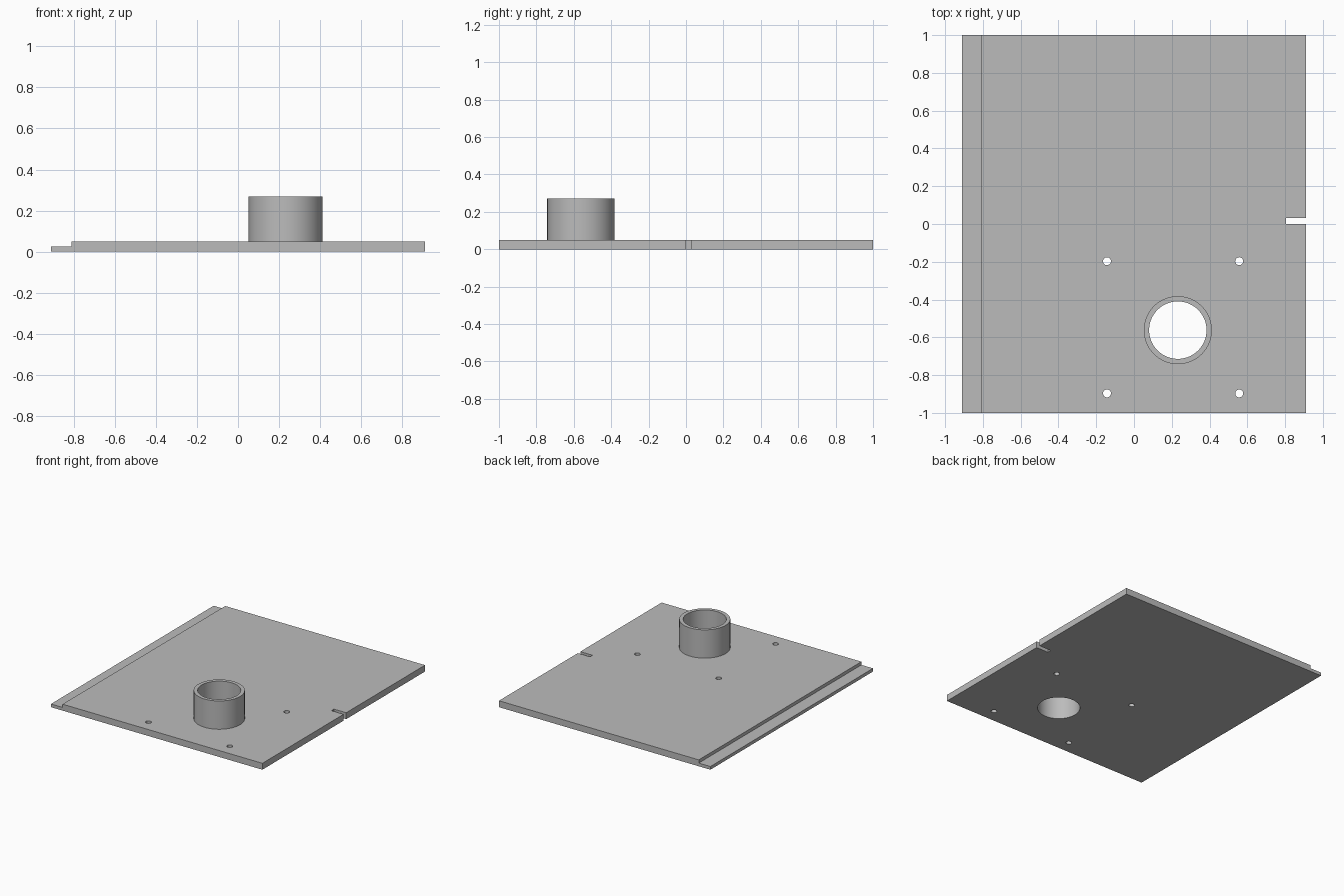
import bpy
import bmesh

if "Cube" in bpy.data.objects:
    bpy.data.objects.remove(bpy.data.objects["Cube"], do_unlink=True)

WIDTH, DEPTH = 1.82, 2.0
THICK, LEDGE_Z, LEDGE_X = 0.05, 0.025, -0.81
COLLAR_X, COLLAR_Y, COLLAR_TOP = 0.232, -0.562, 0.27
COLLAR_R, BORE_R = 0.18, 0.152
SIDES = 96

grey = bpy.data.materials.new("plain grey")
grey.use_nodes = True
GREY = (0.5, 0.5, 0.5, 1)
grey.diffuse_color = GREY
grey.node_tree.nodes["Principled BSDF"].inputs["Base Color"].default_value = GREY


def cylinder(name, x, y, radius, bottom, top, sides=SIDES):
    bpy.ops.mesh.primitive_cylinder_add(
        vertices=sides, radius=radius, depth=top - bottom,
        location=(x, y, (bottom + top) / 2))
    obj = bpy.context.object
    obj.name = name
    obj.data.materials.append(grey)
    return obj


def cut(target, cutter):
    mod = target.modifiers.new("cut", "BOOLEAN")
    mod.operation = "DIFFERENCE"
    mod.solver = "EXACT"
    mod.object = cutter
    bpy.context.view_layer.objects.active = target
    bpy.ops.object.modifier_apply(modifier=mod.name)
    bpy.data.objects.remove(cutter, do_unlink=True)


def smooth(obj):
    bpy.ops.object.select_all(action="DESELECT")
    obj.select_set(True)
    bpy.context.view_layer.objects.active = obj
    bpy.ops.object.shade_smooth_by_angle()


# Base plate: stepped profile extruded front to back
right = WIDTH / 2
profile = [(-right, 0), (right, 0), (right, THICK), (LEDGE_X, THICK),
           (LEDGE_X, LEDGE_Z), (-right, LEDGE_Z)]
bm = bmesh.new()
face = bm.faces.new([bm.verts.new((x, -DEPTH / 2, z)) for x, z in profile])
side = bmesh.ops.extrude_face_region(bm, geom=[face])["geom"]
bmesh.ops.translate(bm, vec=(0, DEPTH, 0),
                    verts=[v for v in side if isinstance(v, bmesh.types.BMVert)])
bmesh.ops.recalc_face_normals(bm, faces=bm.faces)
mesh = bpy.data.meshes.new("base_plate")
bm.to_mesh(mesh)
bm.free()
plate = bpy.data.objects.new("base_plate", mesh)
bpy.context.collection.objects.link(plate)
mesh.materials.append(grey)

# Four mounting holes
for x in (-0.143, 0.557):
    for y in (-0.897, -0.197):
        cut(plate, cylinder("hole_cutter", x, y, 0.021, -0.1, 0.1, 32))

# Slot in the left edge
bpy.ops.mesh.primitive_cube_add(size=1, location=(0.905, 0.015, 0))
slot = bpy.context.object
slot.name = "slot_cutter"
slot.dimensions = (0.2, 0.031, 0.3)
slot.data.materials.append(grey)
bpy.context.view_layer.update()
cut(plate, slot)

# Hollow collar with its bore running through the plate
collar = cylinder("collar", COLLAR_X, COLLAR_Y, COLLAR_R, THICK, COLLAR_TOP)
for part in (plate, collar):
    cut(part, cylinder("bore_cutter", COLLAR_X, COLLAR_Y, BORE_R, -0.1, 0.4))
    smooth(part)
